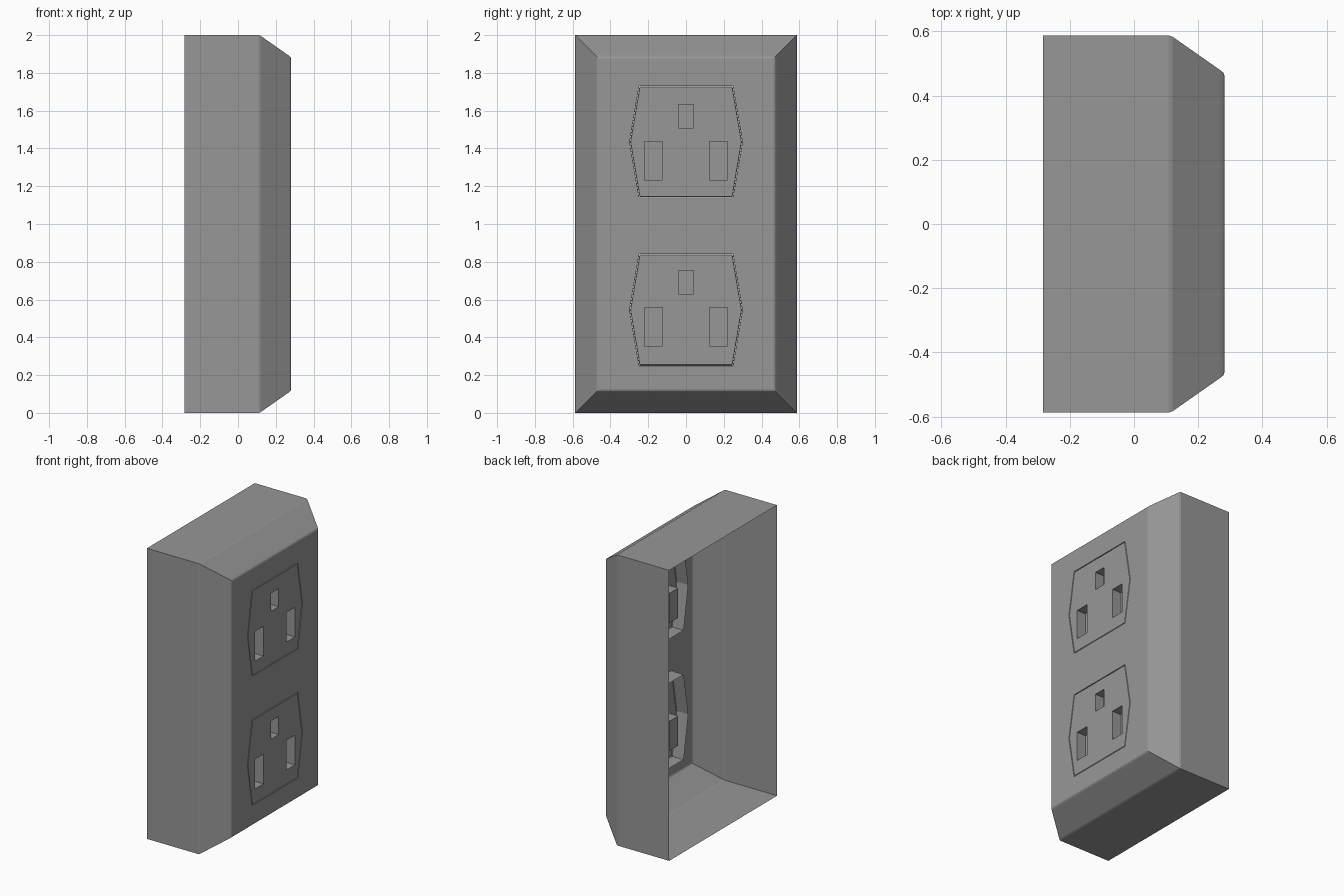
import bpy
import bmesh

if "Cube" in bpy.data.objects:
    bpy.data.objects.remove(bpy.data.objects["Cube"])

BACK, FRONT = -0.283, 0.281
SOCKETS = ((1.435, 0.0), (0.545, 0.01))   # centre height, pin shift

# Dark grey plastic
plastic = bpy.data.materials.new("dark_grey_plastic")
plastic.diffuse_color = (0.31, 0.31, 0.31, 1)
plastic.use_nodes = True
plastic.node_tree.nodes["Principled BSDF"].inputs["Base Color"].default_value = plastic.diffuse_color


def rect(hy, hz, cy=0.0, cz=0.0):
    return [(cy + a * hy, cz + b * hz) for a, b in ((-1, -1), (1, -1), (1, 1), (-1, 1))]


def hexagon(cz, grow=0.0):
    half = [(0.247, -0.294), (0.297, 0.0), (0.247, 0.294)]
    pts = half + [(-y, z) for y, z in reversed(half)]
    return [(y * (1 + grow / 0.29), cz + z * (1 + grow / 0.29)) for y, z in pts]


def loft(bm, rings):
    """Join (x, outline) rings with quads; return the vertex rings."""
    loops = [[bm.verts.new((x, y, z)) for y, z in pts] for x, pts in rings]
    for a, b in zip(loops, loops[1:]):
        n = len(a)
        for i in range(n):
            j = (i + 1) % n
            bm.faces.new((a[i], a[j], b[j], b[i]))
    return loops


def fill(bm, loops):
    """Fill a flat outline that contains holes."""
    edges = [bm.edges.get((l[i - 1], l[i])) for l in loops for i in range(len(l))]
    bmesh.ops.triangle_fill(bm, use_beauty=True, use_dissolve=False,
                            edges=edges, normal=(1, 0, 0))


def finish(bm, name):
    bmesh.ops.recalc_face_normals(bm, faces=bm.faces[:])
    if sum(f.normal.x * f.calc_area() for f in bm.faces) < 0:
        bmesh.ops.reverse_faces(bm, faces=bm.faces[:])
    mesh = bpy.data.meshes.new(name)
    bm.to_mesh(mesh)
    bm.free()
    mesh.materials.append(plastic)
    bpy.context.collection.objects.link(bpy.data.objects.new(name, mesh))


# Hollow cover with a sloped border and softened edges, open at the back
bm = bmesh.new()
profile = [(BACK, 0.587), (0.108, 0.587), (0.120, 0.583),
           (0.270, 0.478), (0.278, 0.471), (FRONT, 0.464)]
cover = loft(bm, [(x, rect(hy, hy + 0.413, 0, 1)) for x, hy in profile])
borders = [cover[-1]]
for cz, _ in SOCKETS:
    # Short lip around each socket opening
    lip = loft(bm, [(FRONT, hexagon(cz, 0.002)), (0.278, hexagon(cz, 0.001)),
                    (0.262, hexagon(cz, 0.001))])
    borders.append(lip[0])
fill(bm, borders)
finish(bm, "cover")

# Socket inserts: open-backed cups with three blind pin slots
for n, (cz, shift) in enumerate(SOCKETS):
    bm = bmesh.new()
    cup = loft(bm, [(0.19, hexagon(cz, -0.001)), (0.277, hexagon(cz, -0.001)),
                    (FRONT, hexagon(cz, -0.004))])
    borders = [cup[-1]]
    for cy, dz, hy, hz in ((0, 0.136, 0.041, 0.062),
                           (-0.172, -0.1, 0.047, 0.102), (0.172, -0.1, 0.047, 0.102)):
        pin = rect(hy, hz, cy, cz + dz + shift)
        slot = loft(bm, [(FRONT, pin), (0.213, pin)])
        bm.faces.new(slot[-1])
        borders.append(slot[0])
    fill(bm, borders)
    finish(bm, "socket_upper" if n == 0 else "socket_lower")
